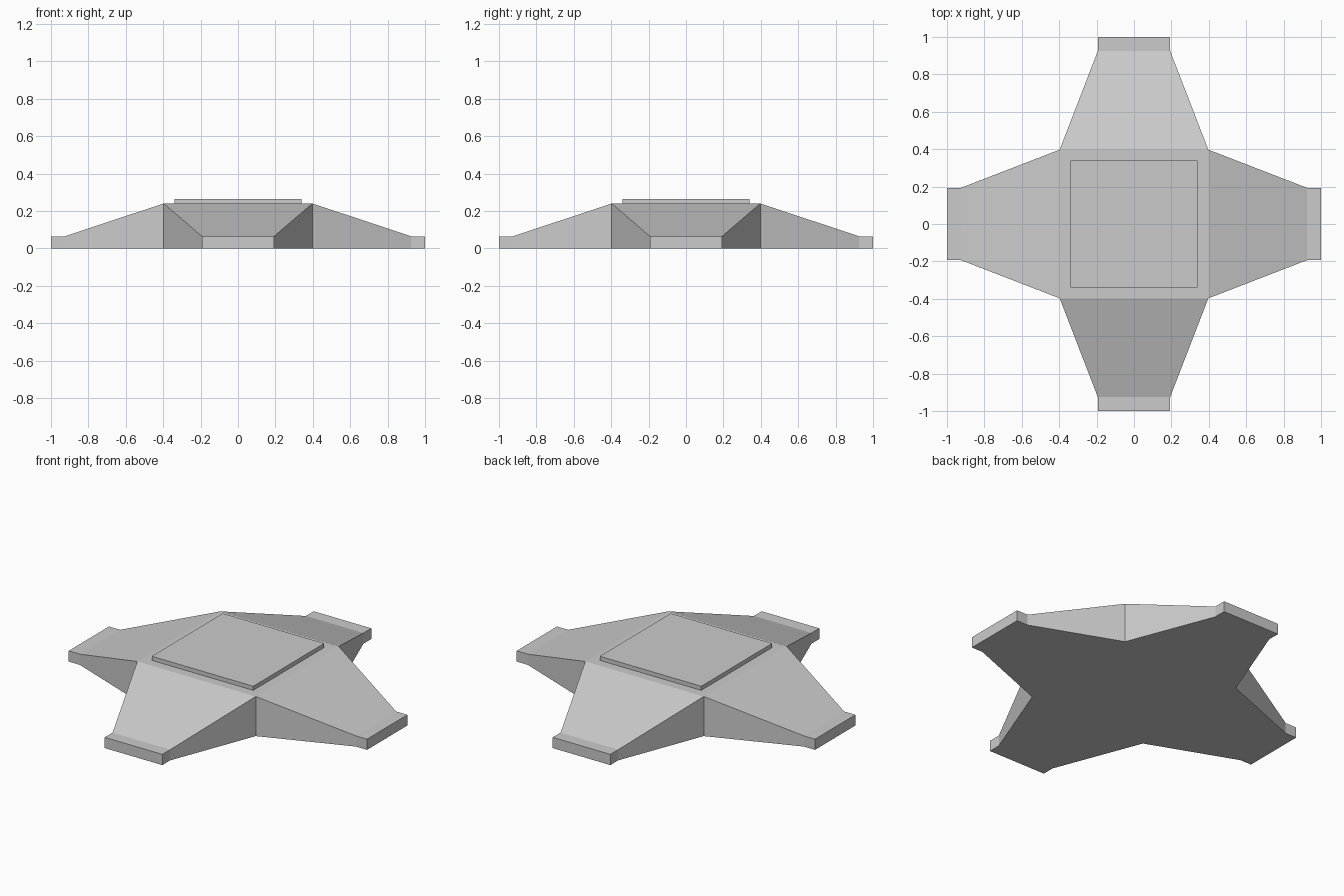
import bpy, bmesh
from mathutils import Matrix
from math import pi

if "Cube" in bpy.data.objects:
    bpy.data.objects.remove(bpy.data.objects["Cube"])

CORE, TIP, H_CORE, H_TIP = 0.397, 0.193, 0.24, 0.065
# arm cross-sections: distance from centre, half width, height
SECTIONS = [(CORE, CORE, H_CORE), (0.925, TIP, H_TIP), (1.0, TIP, H_TIP)]


def finish(name, bm):
    bmesh.ops.remove_doubles(bm, verts=bm.verts, dist=1e-4)
    bmesh.ops.recalc_face_normals(bm, faces=bm.faces)
    mesh = bpy.data.meshes.new(name)
    bm.to_mesh(mesh)
    bm.free()
    obj = bpy.data.objects.new(name, mesh)
    bpy.context.collection.objects.link(obj)
    return obj


# cross-shaped base: square core with four sloping arms
bm = bmesh.new()
for z in (0, H_CORE):
    bm.faces.new([bm.verts.new((sx * CORE, sy * CORE, z))
                  for sx, sy in ((-1, -1), (1, -1), (1, 1), (-1, 1))])
for k in range(4):
    turn = Matrix.Rotation(k * pi / 2, 4, 'Z')
    rings = [[bm.verts.new(turn @ Matrix.Translation((d, y, z)).translation)
              for y, z in ((-w, 0), (w, 0), (w, h), (-w, h))]
             for d, w, h in SECTIONS]
    for a, b in zip(rings, rings[1:]):
        for i in range(4):
            j = (i + 1) % 4
            bm.faces.new((a[i], a[j], b[j], b[i]))
    bm.faces.new(rings[-1])
finish("cross_base", bm)

# raised square plate on top
bm = bmesh.new()
bmesh.ops.create_cube(bm, size=1, matrix=Matrix.Translation((0, 0, H_CORE + 0.0125))
                      @ Matrix.Diagonal((0.68, 0.68, 0.025, 1)))
finish("top_plate", bm)
